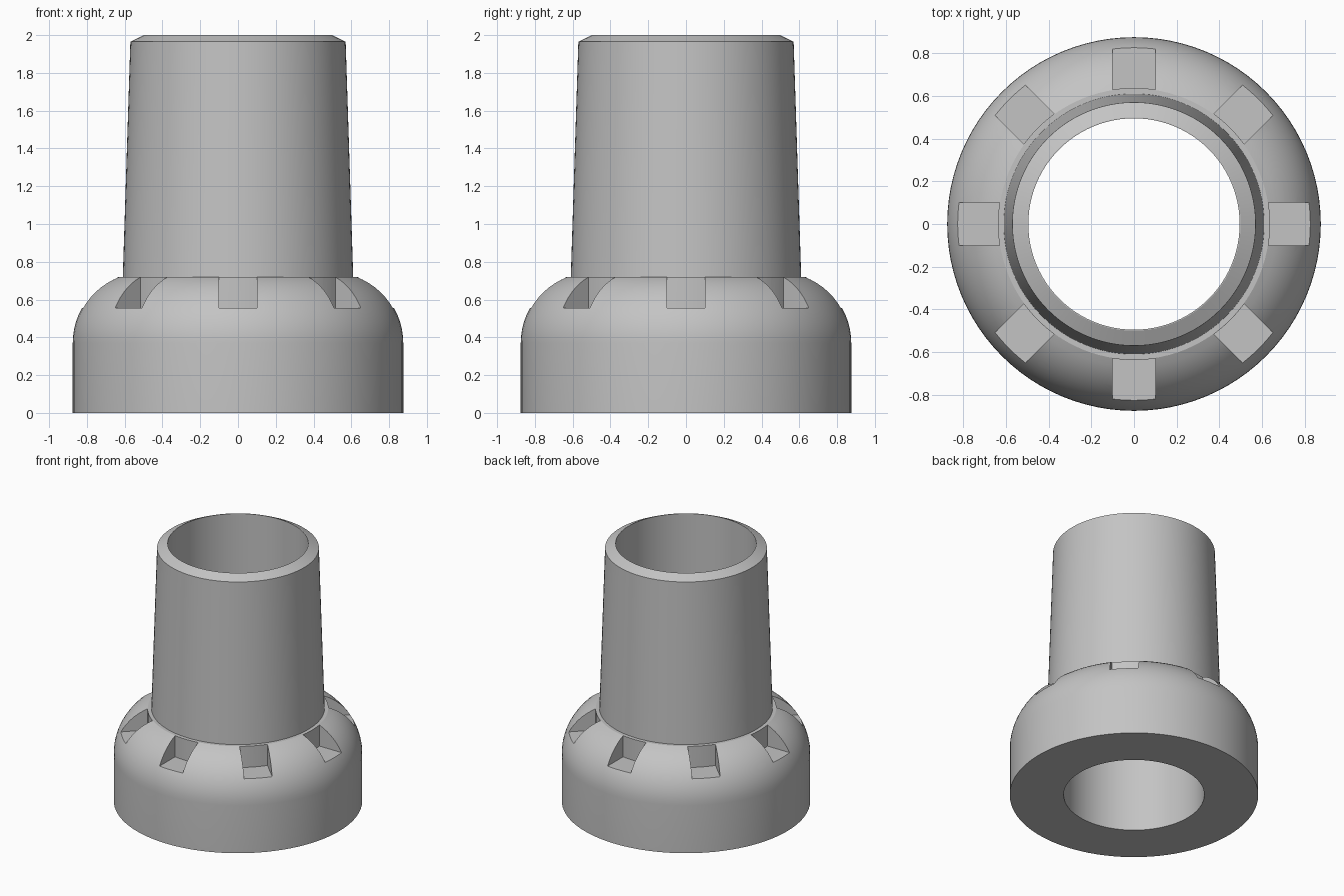
import bpy, bmesh, math
from mathutils import Matrix, Vector

cube = bpy.data.objects.get("Cube")
if cube:
    bpy.data.objects.remove(cube, do_unlink=True)

SEGMENTS = 96
BORE, RIM, OUTER = 0.495, 0.635, 0.875
SHOULDER, FLOOR = 0.72, 0.555

grey = bpy.data.materials.new("plain grey")
grey.use_nodes = True
colour = (0.55, 0.55, 0.55, 1)
grey.diffuse_color = colour
grey.node_tree.nodes["Principled BSDF"].inputs["Base Color"].default_value = colour


def make_object(name, bm):
    bmesh.ops.recalc_face_normals(bm, faces=bm.faces)
    mesh = bpy.data.meshes.new(name)
    bm.to_mesh(mesh)
    bm.free()
    mesh.materials.append(grey)
    obj = bpy.data.objects.new(name, mesh)
    bpy.context.collection.objects.link(obj)
    return obj


def lathe(name, profile):
    """Spin a closed (radius, height) profile about z."""
    bm = bmesh.new()
    verts = [bm.verts.new((r, 0, z)) for r, z in profile]
    edges = [bm.edges.new((verts[i - 1], verts[i])) for i in range(len(verts))]
    bmesh.ops.spin(bm, geom=verts + edges, cent=(0, 0, 0), axis=(0, 0, 1),
                   angle=math.tau, steps=SEGMENTS, use_duplicate=False)
    bmesh.ops.remove_doubles(bm, verts=bm.verts, dist=1e-5)
    return make_object(name, bm)


# Flanged sleeve: straight skirt, rounded shoulder, tapered tube, chamfered lip
radius, spring = 0.375, 0.37
sweep = math.asin((SHOULDER - spring) / radius)
shoulder = [(OUTER - radius + radius * math.cos(sweep * i / 12),
             spring + radius * math.sin(sweep * i / 12)) for i in range(13)]
shoulder[-1] = (RIM, SHOULDER)
profile = ([(BORE, 0), (OUTER, 0)] + shoulder
           + [(0.61, SHOULDER), (0.57, 1.965), (0.5, 2), (BORE, 2)])
sleeve = lathe("flanged_sleeve", profile)

# Eight square notches around the shoulder, with curved inner walls
bm = bmesh.new()
inner = RIM + 0.002
half = math.asin(0.1 / inner)
plan = [(inner * math.cos(a), inner * math.sin(a))
        for a in (half * (i / 3 - 1) for i in range(7))]
plan += [(1, 0.1), (1, -0.1)]
for k in range(8):
    turn = Matrix.Rotation(k * math.tau / 8, 3, 'Z')
    face = bm.faces.new([bm.verts.new(turn @ Vector((x, y, FLOOR))) for x, y in plan])
    top = bmesh.ops.extrude_face_region(bm, geom=[face])["geom"]
    bmesh.ops.translate(bm, vec=(0, 0, 0.4),
                        verts=[v for v in top if isinstance(v, bmesh.types.BMVert)])
cutter = make_object("notch_cutter", bm)
cutter.hide_render = True

# Cut the notches and smooth the round surfaces
cut = sleeve.modifiers.new("notches", 'BOOLEAN')
cut.operation = 'DIFFERENCE'
cut.solver = 'EXACT'
cut.object = cutter
bpy.ops.object.select_all(action='DESELECT')
sleeve.select_set(True)
bpy.context.view_layer.objects.active = sleeve
bpy.ops.object.modifier_apply(modifier=cut.name)
bpy.data.objects.remove(cutter, do_unlink=True)
bpy.ops.object.shade_smooth_by_angle(angle=math.radians(20))
